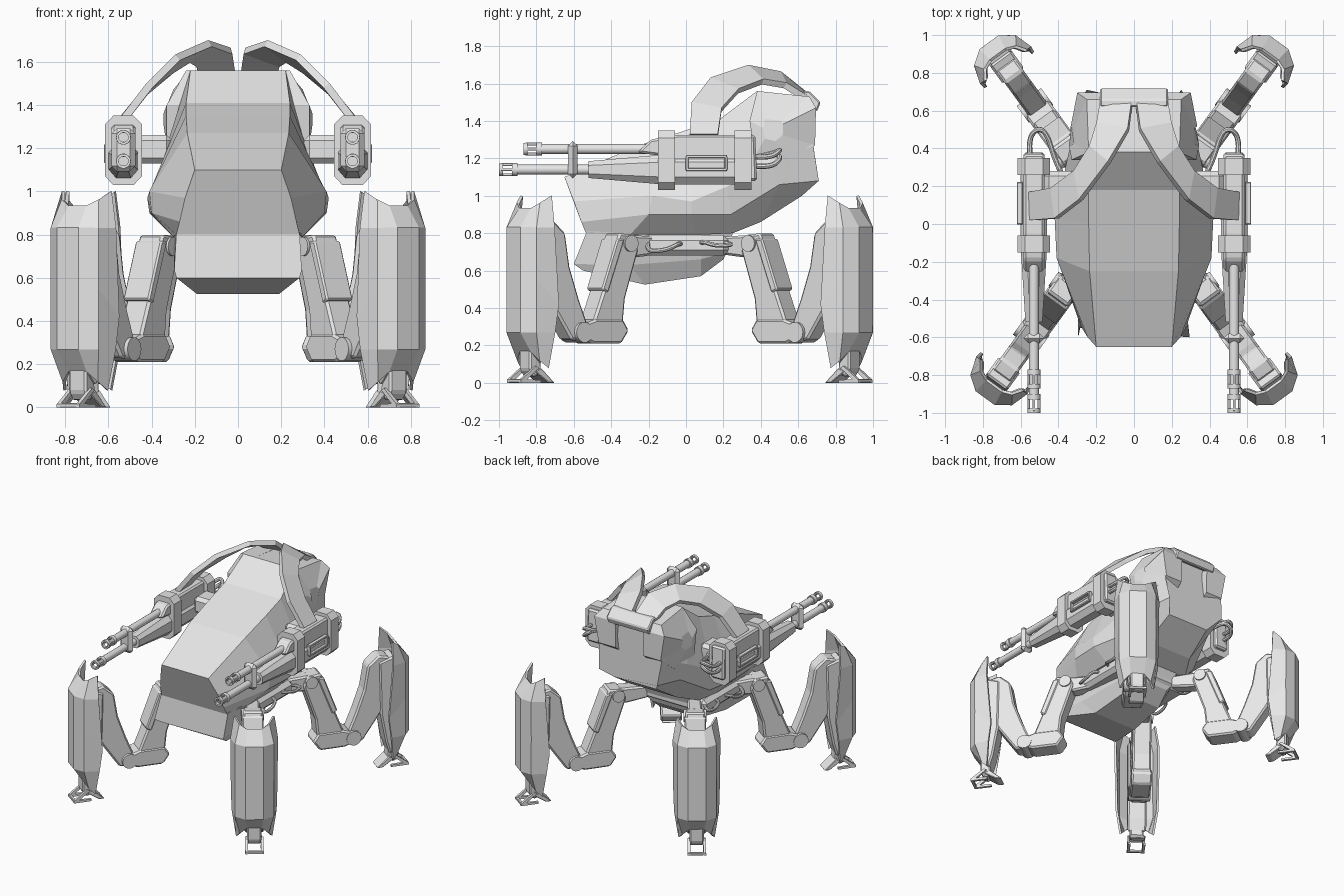
import bpy, bmesh, math
from mathutils import Vector

if "Cube" in bpy.data.objects:
    bpy.data.objects.remove(bpy.data.objects["Cube"])

grey = bpy.data.materials.new("light_grey")
grey.diffuse_color = (0.8, 0.8, 0.8, 1)
grey.use_nodes = True
grey.node_tree.nodes["Principled BSDF"].inputs["Base Color"].default_value = grey.diffuse_color


def finish(name, verts, faces, solid=0, bevel=0, smooth=False):
    me = bpy.data.meshes.new(name)
    me.from_pydata([tuple(v) for v in verts], [], faces)
    bm = bmesh.new()
    bm.from_mesh(me)
    bmesh.ops.recalc_face_normals(bm, faces=bm.faces[:])
    bm.to_mesh(me)
    bm.free()
    me.materials.append(grey)
    ob = bpy.data.objects.new(name, me)
    bpy.context.collection.objects.link(ob)
    if solid:
        m = ob.modifiers.new("thickness", 'SOLIDIFY')
        m.thickness, m.offset = solid, 0
    if bevel:
        m = ob.modifiers.new("bevel", 'BEVEL')
        m.width, m.segments, m.limit_method = bevel, 1, 'ANGLE'
    if smooth:
        bpy.ops.object.select_all(action='DESELECT')
        ob.select_set(True)
        bpy.context.view_layer.objects.active = ob
        bpy.ops.object.shade_smooth_by_angle(angle=math.radians(35))
    return ob


def loft(name, rings, closed=True, caps=True, **kw):
    n = len(rings[0])
    verts = [p for r in rings for p in r]
    faces = []
    for i in range(len(rings) - 1):
        for j in range(n if closed else n - 1):
            k = (j + 1) % n
            faces.append((i * n + j, i * n + k, (i + 1) * n + k, (i + 1) * n + j))
    if closed and caps:
        faces += [tuple(range(n)), tuple(range(len(verts) - n, len(verts)))]
    return finish(name, verts, faces, **kw)


def both(half):
    """Complete a half section across x = 0."""
    return half + [(-x, y, z) for x, y, z in reversed(half)]


def prism(name, profile, w, fn, **kw):
    """Profile (a, b) extruded over the width, placed by fn(a, width, b)."""
    return loft(name, [[fn(a, c, b) for a, b in profile] for c in (-w, w)], **kw)


def box(name, c, s, bevel=0.012):
    x, y, z = (v / 2 for v in s)
    ring = [(-x, -y), (x, -y), (x, y), (-x, y)]
    return loft(name, [[(c[0] + a, c[1] + b, c[2] + d) for a, b in ring] for d in (-z, z)], bevel=bevel)


def circle(p, axis, r, n):
    q = Vector(axis).to_track_quat('Z', 'Y')
    return [Vector(p) + q @ Vector((r * math.cos(2 * math.pi * i / n), r * math.sin(2 * math.pi * i / n), 0))
            for i in range(n)]


def rod(name, a, b, r0, r1=None, n=14):
    d = Vector(b) - Vector(a)
    return loft(name, [circle(a, d, r0, n), circle(b, d, r0 if r1 is None else r1, n)], smooth=True)


def cable(name, pts, r=0.012):
    cu = bpy.data.curves.new(name, 'CURVE')
    cu.dimensions, cu.bevel_depth, cu.bevel_resolution = '3D', r, 2
    sp = cu.splines.new('NURBS')
    sp.points.add(len(pts) - 1)
    for p, c in zip(sp.points, pts):
        p.co = (*c, 1)
    sp.use_endpoint_u, sp.order_u, sp.resolution_u = True, 3, 5
    tmp = bpy.data.objects.new(name + "_path", cu)
    me = bpy.data.meshes.new_from_object(tmp)
    finish(name, [v.co for v in me.vertices], [tuple(p.vertices) for p in me.polygons], smooth=True)
    bpy.data.objects.remove(tmp)


# Main hull: top strip edge, chine, lip and underside at each station
loft("hull", [both(h) for h in [
    [(.20, -.65, 1.10), (.245, -.60, .97), (.27, -.56, .86), (.285, -.535, .80)],
    [(.235, -.25, 1.27), (.41, -.18, 1.0), (.40, -.20, .90), (.30, -.30, .79)],
    [(.24, 0, 1.35), (.42, .03, .97), (.41, .03, .90), (.30, .05, .79)],
    [(.24, .18, 1.41), (.38, .22, 1.05), (.37, .24, .90), (.28, .25, .80)],
    [(.22, .38, 1.56), (.33, .45, 1.17), (.30, .50, 1.06), (.20, .40, .86)],
    [(.20, .64, 1.53), (.27, .68, 1.27), (.25, .71, 1.08), (.18, .62, 1.0)]]])

# Chin and belly
loft("belly", [both(h) for h in [
    [(.285, -.53, .81), (.295, -.60, .635), (.285, -.55, .60)],
    [(.30, -.25, .80), (.26, -.30, .63), (.19, -.22, .525)],
    [(.25, .10, .80), (.22, .08, .66), (.17, .08, .57)],
    [(.20, .25, .80), (.18, .22, .70), (.15, .20, .66)]]])
box("pelvis", (0, 0, .735), (.64, .46, .11), .03)

# Rear crossbar that carries the straps
prism("rear_crossbar", [(.62, 1.56), (.66, 1.56), (.72, 1.50), (.70, 1.45), (.66, 1.46)], .18,
      lambda a, c, b: (c, a, b), bevel=.008)


def flank(s):
    # Rear shoulder pod: faceted rim rising to a small outer facet
    rim = [(.33, .34, 1.40), (.24, .38, 1.56), (.25, .66, 1.53), (.30, .695, 1.47),
           (.265, .69, 1.27), (.30, .56, 1.165), (.33, .37, 1.21)]
    loft("shoulder_pod", [[(s * .12, y, z) for x, y, z in rim], [(s * x, y, z) for x, y, z in rim],
                          [(s * (.335 + (x - .3) * .3), .46 + (y - .5) * .3, 1.35 + (z - 1.36) * .3)
                           for x, y, z in rim]])

    # Curved strap from the crossbar to the gun
    rear = [(.17, .69, 1.49), (.195, .53, 1.59), (.23, .41, 1.61), (.31, .28, 1.56), (.43, .19, 1.46), (.545, .17, 1.32)]
    front = [(.01, .65, 1.53), (.03, .50, 1.65), (.13, .33, 1.685), (.28, .13, 1.62), (.41, .03, 1.49), (.54, .02, 1.32)]
    loft("strap", [[(s * x, y, z) for x, y, z in p] for p in zip(rear, front)],
         closed=False, solid=.035)

    # Gun body
    X = .53
    side = lambda a, c, b: (s * (X + c), a, b)
    prism("gun_housing", [(-.26, 1.23), (-.19, 1.30), (-.05, 1.325), (.37, 1.325), (.38, 1.08), (-.1, 1.07), (-.1, 1.21)],
          .055, side, bevel=.012)
    loft("gun_shroud", [[(s * (X + a * w), y, 1.14 + b * h) for a, b in
                         [(-1, -.5), (-.5, -1), (.5, -1), (1, -.5), (1, .5), (.5, 1), (-.5, 1), (-1, .5)]]
                        for y, w, h in ((-.52, .045, .045), (-.12, .07, .08), (.3, .07, .08))])
    for y, w in ((-.105, .09), (.305, .09)):
        loft("gun_clamp", [[(s * (X + a * .086), y + d * w / 2, 1.19 + b * .16) for a, b in
                            [(-1, -.75), (-.55, -1), (.55, -1), (1, -.75), (1, .75), (.55, 1), (-.55, 1), (-1, .75)]]
                           for d in (-1, 1)])
    box("barrel_clamp", (s * X, -.605, 1.192), (.11, .05, .20), .025)
    # Side frame around the ejection slot
    for z in (1.14, 1.21):
        box("slot_rail", (s * .605, .11, z), (.03, .22, .016), .003)
    for y in (.005, .215):
        box("slot_post", (s * .605, y, 1.175), (.03, .016, .07), .003)

    # Twin barrels with slotted muzzles
    for z, tip, back in ((1.25, -.87, -.2), (1.14, -1.0, -.5)):
        rod("barrel", (s * X, tip + .085, z), (s * X, back, z), .027)
        rod("muzzle_collar", (s * X, tip + .07, z), (s * X, tip + .10, z), .035)
        ring = [circle((s * X, y, z), (0, 1, 0), r, 14) for y, r in
                ((tip, .034), (tip + .022, .034), (tip + .022, .022), (tip, .022), (tip, .034))]
        loft("muzzle_ring", ring, caps=False, smooth=True)
        for dx, dz in ((1, 0), (-1, 0), (0, 1), (0, -1)):
            box("muzzle_prong", (s * X + dx * .027, tip + .045, z + dz * .027), (.014, .07, .014), .002)

    # Gun mount and feed cables
    box("gun_mount", (s * .39, .20, 1.195), (.17, .16, .13), .025)
    for dz in (0, .05):
        cable("feed_cable", [(s * .55, .36, 1.16 + dz), (s * .56, .45, 1.15 + dz), (s * .51, .51, 1.20 + dz),
                             (s * .46, .48, 1.23), (s * .42, .34, 1.2), (s * .38, .26, 1.2)], .014)
    cable("pelvis_cable", [(s * .30, -.2, .76), (s * .36, -.22, .70), (s * .37, -.1, .71), (s * .35, -.03, .75), (s * .28, -.02, .74)])
    cable("pelvis_cable", [(s * .30, .2, .75), (s * .37, .27, .74), (s * .37, .16, .73), (s * .35, .08, .76), (s * .28, .08, .74)])


def leg(sx, sy, ox, oy):
    # Local frame: outward r, sideways t, height z
    P = lambda r, t, z: (sx * (ox + .59 * r + .81 * t), sy * (oy + .81 * r - .59 * t), z)
    part = lambda name, prof, w, bevel=.012: prism(name, prof, w, P, bevel=bevel)

    part("hip_block", [(-.16, .69), (-.16, .78), (.06, .79), (.08, .70), (.02, .67)], .05)
    rod("hip_axle", P(.07, -.08, .745), P(.07, .08, .745), .045)
    part("thigh", [(.01, .72), (.04, .79), (.14, .80), (.18, .70), (.23, .53), (.31, .33), (.28, .24),
                   (.12, .26), (.10, .45), (.05, .60)], .068)
    part("thigh_plate", [(.11, .77), (.16, .77), (.26, .50), (.22, .48)], .075, .008)
    part("knee_block", [(.12, .34), (.08, .28), (.13, .21), (.32, .21), (.39, .24), (.39, .31), (.30, .34)], .075)
    rod("knee_axle", P(.38, -.08, .27), P(.38, .08, .27), .055)
    part("shin_link", [(.35, .22), (.45, .23), (.58, .42), (.65, .55), (.65, .85), (.57, .87), (.49, .80),
                       (.46, .62), (.40, .45), (.35, .33)], .06)
    part("shin_core", [(.57, .82), (.69, .86), (.72, .5), (.71, .16), (.65, .10), (.62, .2), (.58, .42)], .07)

    # Curved outer armour with pointed corners
    levels = [[(.64, .135, 1.0), (.69, .10, .96), (.71, .05, .93)],
              [(.64, .16, .83), (.735, .13, .83), (.785, .06, .83)],
              [(.61, .155, .42), (.735, .13, .55), (.785, .06, .55)],
              [(.63, .15, .27), (.735, .13, .27), (.785, .06, .27)],
              [(.65, .12, .08), (.69, .095, .12), (.71, .05, .17)]]
    loft("leg_armour", [[P(r, t, z) for r, t, z in h] + [P(r, -t, z) for r, t, z in reversed(h)] for h in levels],
         closed=False, solid=.016)

    # Foot: ankle, inward spur and open toe loop
    part("ankle", [(.65, .18), (.72, .18), (.72, .07), (.69, .03), (.64, .05)], .05, .01)
    part("foot_spur", [(.65, .08), (.69, .06), (.60, 0), (.56, 0)], .055, .004)
    for t in (-.055, .055):
        prism("toe_side", [(.67, .08), (.69, .09), (.79, .015), (.79, 0), (.66, 0), (.66, .015), (.75, .018)], .010,
              lambda a, c, b: P(a, t + c, b))
    part("toe_bar", [(.77, 0), (.79, 0), (.79, .02), (.77, .02)], .06, .003)


for s in (1, -1):
    flank(s)
    leg(s, -1, .32, .28)
    leg(s, 1, .30, .32)
